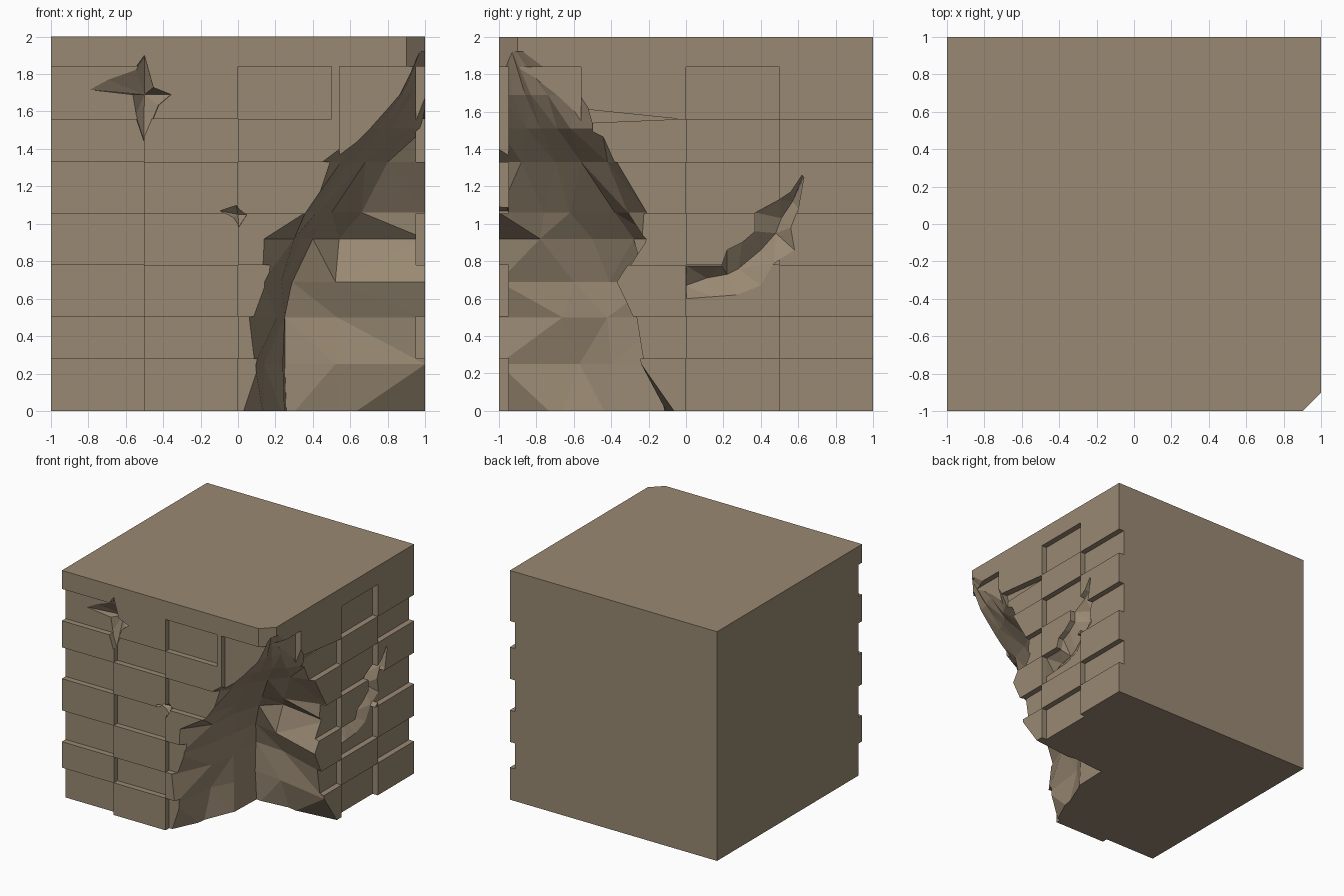
import bpy, bmesh

if "Cube" in bpy.data.objects:
    bpy.data.objects.remove(bpy.data.objects["Cube"])

mat = bpy.data.materials.new("sandstone")
mat.diffuse_color = (0.32, 0.25, 0.17, 1)
mat.use_nodes = True
mat.node_tree.nodes["Principled BSDF"].inputs["Base Color"].default_value = mat.diffuse_color


def loft(name, rings):
    """Closed faceted solid skinned through rings of equal length."""
    bm = bmesh.new()
    vs = [[bm.verts.new(p) for p in r] for r in rings]
    n = len(rings[0])
    for a, b in zip(vs, vs[1:]):
        for i in range(n):
            j = (i + 1) % n
            bm.faces.new((a[i], a[j], b[j], b[i]))
    bm.faces.new(vs[0])
    bm.faces.new(vs[-1])
    bmesh.ops.triangulate(bm, faces=bm.faces[:])
    bmesh.ops.recalc_face_normals(bm, faces=bm.faces[:])
    me = bpy.data.meshes.new(name)
    bm.to_mesh(me)
    bm.free()
    ob = bpy.data.objects.new(name, me)
    bpy.context.collection.objects.link(ob)
    ob.hide_render = True
    return ob


def box(name, x0, x1, y0, y1, z0, z1):
    ring = [(x0, y0), (x1, y0), (x1, y1), (x0, y1)]
    return loft(name, [[(x, y, z) for x, y in ring] for z in (z0, z1)])


# solid block
block = box("broken_wall_block", -1, 1, -1, 1, 0, 2)
block.hide_render = False
block.data.materials.append(mat)
bpy.context.view_layer.objects.active = block


def cut(tool):
    m = block.modifiers.new("cut", 'BOOLEAN')
    m.operation = 'DIFFERENCE'
    m.solver = 'EXACT'
    m.object = tool
    bpy.ops.object.modifier_apply(modifier=m.name)
    bpy.data.objects.remove(tool)


# staggered brick recesses on the front and the right face
E = 0.001
odd = [(-0.1, .28), (.505, .78), (1.055, 1.33), (1.56, 1.84)]
even = [(.28, .505), (.78, 1.055), (1.33, 1.56)]
front = [(-1.1, -.5, odd), (-.5, 0, even), (0, .5, odd), (.54, 1.1, [(1.33, 1.84)])]
right = [(.5, 1.1, even), (0, .5, odd), (-.5, 0, even), (-1.1, -.56, [(1.33, 1.84)])]
for a, b, rows in front:
    for z0, z1 in rows:
        cut(box("recess", a + E, b - E, -1.1, -.95, z0 + E, z1 - E))
for a, b, rows in right:
    for z0, z1 in rows:
        cut(box("recess", .95, 1.1, a + E, b - E, z0 + E, z1 - E))

# chamfer on the top corner
tri = [(.8, -1.1), (1.1, -1.1), (1.1, -.8)]
cut(loft("chamfer", [[(x, y, z) for x, y in tri] for z in (1.838, 2.1)]))

# big broken corner: height, front rim x, four wall points, right rim y
layers = [
    (-.05, -.01, (.14, -.68), (.25, -.41), (.26, -.11), (.56, -.08), -.03),
    (.25, .09, (.14, -.57), (.24, -.40), (.25, -.12), (.52, -.15), -.24),
    (.50, .06, (.21, -.66), (.25, -.42), (.25, -.11), (.53, -.13), -.28),
    (.69, .13, (.23, -.60), (.25, -.41), (.29, -.17), (.52, -.22), -.37),
    (.92, .14, (.30, -.78), (.33, -.50), (.40, -.28), (.54, -.15), -.22),
    (1.06, .36, (.37, -.76), (.42, -.62), (.50, -.38), (.66, -.31), -.21),
    (1.33, .45, (.55, -.88), (.60, -.70), (.68, -.56), (.80, -.42), -.37),
    (1.51, .69, (.74, -.85), (.77, -.78), (.82, -.69), (.90, -.62), -.45),
    (1.69, .85, (.87, -.93), (.88, -.86), (.91, -.83), (.93, -.74), -.57),
    (1.92, .98, (.975, -.97), (.97, -.95), (.972, -.93), (.98, -.91), -.87),
]
rings = []
for z, fx, p, q, r, s, ey in layers:
    prof = [(fx, -1.2), (fx, -1), p, q, r, s, (1, ey), (1.2, ey), (1.2, -1.2)]
    rings.append([(x, y, z) for x, y in prof])
cut(loft("corner_break", rings))


# star-shaped chips on the front face, each narrowing to a deep point
def chip(outline, cx, cz, depth):
    levels = [(-1.1, 1), (-.955, .93), (depth, .04)]
    cut(loft("chip", [[(cx + (x - cx) * s, y, cz + (z - cz) * s) for x, z in outline]
                      for y, s in levels]))


chip([(-.5, 1.91), (-.55, 1.84), (-.72, 1.78), (-.83, 1.72), (-.57, 1.69),
      (-.55, 1.57), (-.503, 1.43), (-.46, 1.53), (-.42, 1.63), (-.35, 1.69),
      (-.45, 1.73)], -.5, 1.69, -.86)
chip([(-.1, 1.07), (-.01, 1.1), (.05, 1.05), (.005, .98), (-.03, 1.03)],
     0, 1.05, -.91)

# jagged crack on the right face: upper, deepest and lower edge points (y, z)
crack = [
    ((.003, .775), (.0, .67), (.003, .60)),
    ((.19, .775), (.11, .71), (.14, .61)),
    ((.22, .86), (.22, .73), (.27, .62)),
    ((.30, .90), (.28, .76), (.40, .67)),
    ((.37, .96), (.40, .86), (.47, .79)),
    ((.37, 1.06), (.48, .95), (.58, .86)),
    ((.50, 1.13), (.51, 1.03), (.56, .98)),
    ((.56, 1.17), (.57, 1.12), (.60, 1.08)),
    ((.62, 1.26), (.625, 1.255), (.63, 1.25)),
]
cut(loft("crack", [[(1.1, *u), (.95, *u), (.87, *d), (.95, *l), (1.1, *l)]
                   for u, d, l in crack]))

# thin sliver broken from the brick edge near the corner
sliver = [(-.52, 1.61), (-.03, 1.56), (-.5, 1.54)]
cut(loft("sliver", [[(x, y, z) for y, z in sliver] for x in (.94, 1.1)]))

for p in block.data.polygons:
    p.use_smooth = False
    p.material_index = 0
